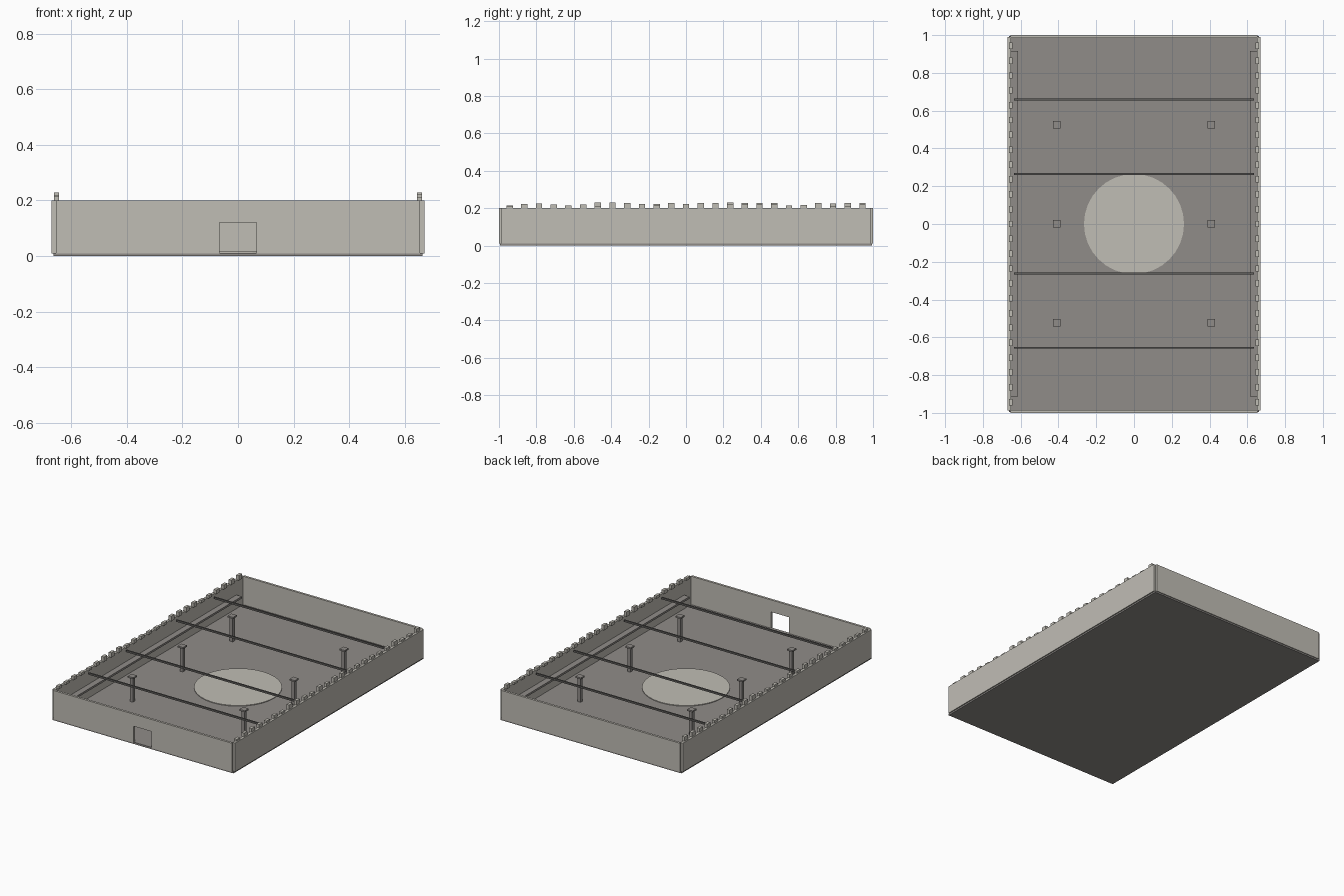
import bpy, bmesh, random
from mathutils import Matrix

if "Cube" in bpy.data.objects:
    bpy.data.objects.remove(bpy.data.objects["Cube"])

random.seed(4)


def material(name, rgb):
    m = bpy.data.materials.new(name)
    m.diffuse_color = (*rgb, 1)
    m.use_nodes = True
    m.node_tree.nodes["Principled BSDF"].inputs["Base Color"].default_value = m.diffuse_color
    return m


STONE = material("pale_stone", (0.53, 0.51, 0.46))
DARK = material("dark_stone", (0.28, 0.265, 0.25))
IRON = material("dark_beam", (0.12, 0.115, 0.11))


def finish(bm, name, mat):
    bmesh.ops.recalc_face_normals(bm, faces=bm.faces)
    me = bpy.data.meshes.new(name)
    bm.to_mesh(me)
    bm.free()
    me.materials.append(mat)
    ob = bpy.data.objects.new(name, me)
    bpy.context.collection.objects.link(ob)
    return ob


def add_box(bm, x0, x1, y0, y1, z0, z1):
    mat = (Matrix.Translation(((x0 + x1) / 2, (y0 + y1) / 2, (z0 + z1) / 2))
           @ Matrix.Diagonal((abs(x1 - x0), y1 - y0, z1 - z0, 1)))
    bmesh.ops.create_cube(bm, size=1, matrix=mat)


def boxes(name, mat, *dims):
    bm = bmesh.new()
    for d in dims:
        add_box(bm, *d)
    return finish(bm, name, mat)


FLOOR, TOP = 0.012, 0.20

# Floor slab and round arena disc
boxes("floor_slab", DARK, (-0.663, 0.663, -0.995, 0.995, 0, FLOOR))
bm = bmesh.new()
bmesh.ops.create_cone(bm, cap_ends=True, segments=32, radius1=0.265, radius2=0.265,
                      depth=0.005, matrix=Matrix.Translation((0, 0, FLOOR + 0.002)))
finish(bm, "floor_disc", STONE)

# Back wall
boxes("back_wall", STONE, (-0.655, 0.655, 0.985, 1.0, 0.01, TOP))

# Front wall: one profile with the doorway notched out
bm = bmesh.new()
profile = [(-0.655, 0.01), (-0.067, 0.01), (-0.067, 0.12), (0.067, 0.12),
           (0.067, 0.01), (0.655, 0.01), (0.655, TOP), (-0.655, TOP)]
face = bm.faces.new([bm.verts.new((x, -1.0, z)) for x, z in profile])
ext = bmesh.ops.extrude_face_region(bm, geom=[face])
verts = [v for v in ext["geom"] if isinstance(v, bmesh.types.BMVert)]
bmesh.ops.translate(bm, verts=verts, vec=(0, 0.015, 0))
finish(bm, "front_wall", STONE)

# Side walls, inner ledges and worn battlements
for side, s in (("left", -1), ("right", 1)):
    boxes(side + "_wall", STONE, (s * 0.652, s * 0.67, -0.987, 0.99, 0.01, TOP))
    boxes(side + "_ledge", DARK, (s * 0.613, s * 0.653, -0.913, 0.915, 0.09, 0.103))
    bm = bmesh.new()
    for i in range(25):
        y = -0.943 + i * 0.0786
        add_box(bm, s * 0.643, s * 0.662, y - 0.017, y + 0.017, TOP - 0.004,
                TOP + random.uniform(0.01, 0.031))
    finish(bm, side + "_battlements", STONE)

# Cross beams spanning the hall
for i, y in enumerate((-0.655, -0.262, 0.265, 0.66)):
    boxes(f"cross_beam_{i + 1}", IRON, (-0.635, 0.635, y - 0.005, y + 0.005, 0.18, 0.192))

# Posts with square caps
for x in (-0.41, 0.41):
    for y in (-0.522, 0.002, 0.525):
        boxes("post", DARK,
              (x - 0.011, x + 0.011, y - 0.011, y + 0.011, FLOOR, 0.172),
              (x - 0.02, x + 0.02, y - 0.02, y + 0.02, 0.17, 0.18))
